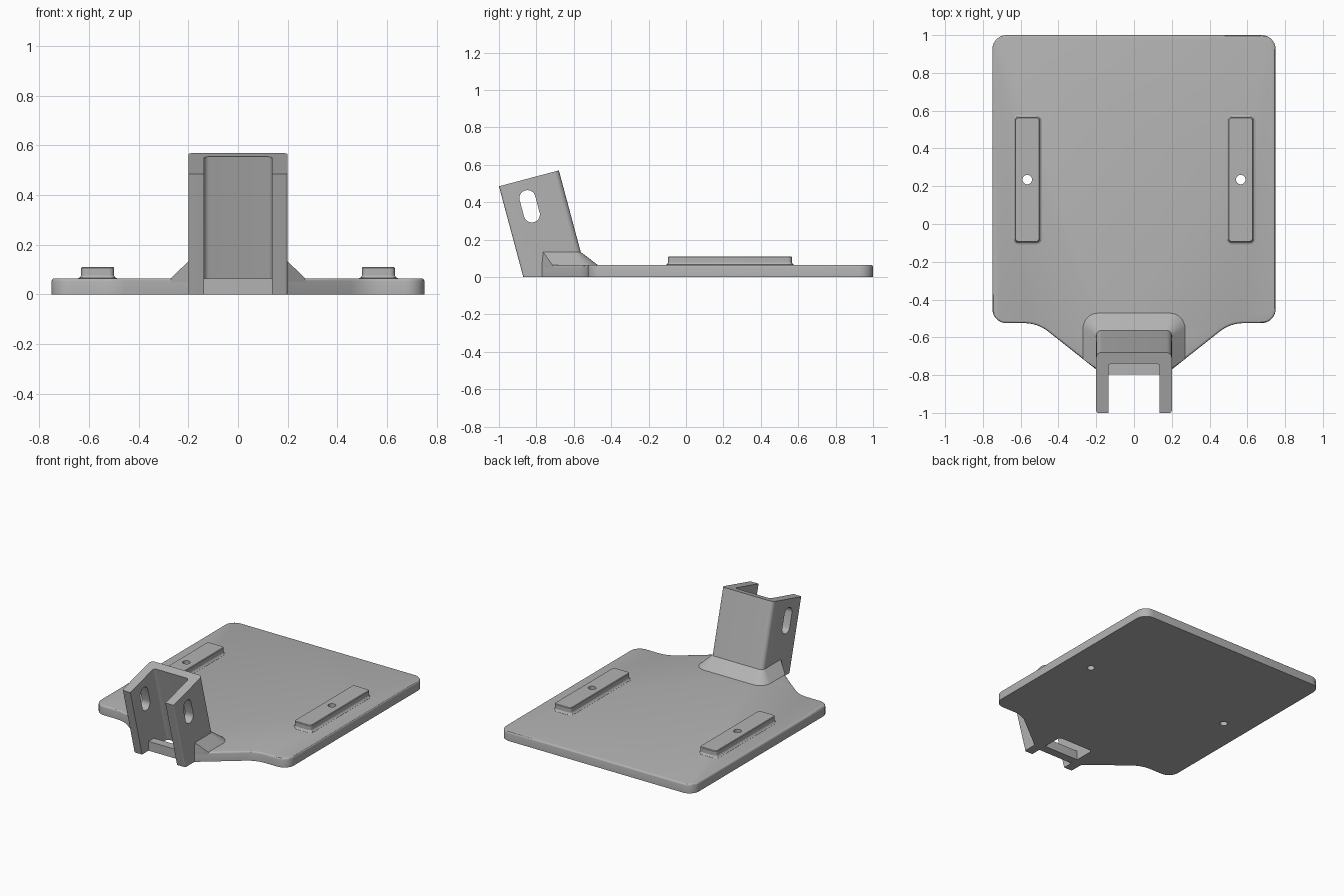
import bpy, bmesh, math
from mathutils import Vector

cube = bpy.data.objects.get("Cube")
if cube:
    bpy.data.objects.remove(cube, do_unlink=True)

grey = bpy.data.materials.new("plain_grey")
grey.use_nodes = True
colour = (0.45, 0.45, 0.45, 1)
grey.diffuse_color = colour
grey.node_tree.nodes["Principled BSDF"].inputs["Base Color"].default_value = colour

THICK = 0.065      # plate thickness
LEAN = 0.268       # forward lean of the bracket per unit of height


def rounded(corners, steps=8):
    """Round polygon corners (x, y, tangent length) with circular arcs."""
    out = []
    for i, (x, y, r) in enumerate(corners):
        p = Vector((x, y))
        if r == 0:
            out.append(p)
            continue
        a = (Vector(corners[i - 1][:2]) - p).normalized()
        b = (Vector(corners[(i + 1) % len(corners)][:2]) - p).normalized()
        w = math.sin(a.angle(b) / 2)
        for k in range(steps + 1):
            t = k / steps
            c0, c1, c2 = (1 - t) ** 2, 2 * t * (1 - t) * w, t * t
            out.append(((p + a * r) * c0 + p * c1 + (p + b * r) * c2) / (c0 + c1 + c2))
    return out


def mirrored(half):
    """Complete a right-hand half outline across x = 0."""
    return half + [(-x, y, r) for x, y, r in reversed(half)]


def box_outline(cx, cy, hx, hy, r):
    return rounded([(cx + sx * hx, cy + sy * hy, r)
                    for sx, sy in ((-1, -1), (1, -1), (1, 1), (-1, 1))])


def loft(name, rings, rim_bevel=0):
    """Skin a stack of equal rings of 3D points and cap both ends."""
    bm = bmesh.new()
    loops = [[bm.verts.new(p) for p in ring] for ring in rings]
    n = len(loops[0])
    for low, high in zip(loops, loops[1:]):
        for i in range(n):
            j = (i + 1) % n
            bm.faces.new((low[i], low[j], high[j], high[i]))
    bm.faces.new(loops[0][::-1])
    cap = bm.faces.new(loops[-1])
    bmesh.ops.recalc_face_normals(bm, faces=bm.faces)
    if rim_bevel:
        bmesh.ops.bevel(bm, geom=list(cap.edges), offset=rim_bevel, segments=3,
                        profile=0.5, affect='EDGES')
    mesh = bpy.data.meshes.new(name)
    bm.to_mesh(mesh)
    bm.free()
    mesh.materials.append(grey)
    ob = bpy.data.objects.new(name, mesh)
    bpy.context.collection.objects.link(ob)
    return ob


def flat(outline, z):
    return [(p.x, p.y, z) for p in outline]


def leaning(outline, height):
    """Slide an outline up the bracket's leaning axis; height depends on y."""
    return [(p.x, p.y - LEAN * height(p.y), height(p.y)) for p in outline]


def cut(ob, cutters):
    for c in cutters:
        mod = ob.modifiers.new("cut", 'BOOLEAN')
        mod.operation, mod.solver, mod.object = 'DIFFERENCE', 'EXACT', c


# Cutters: leaning channel, slot through the arms, screw holes
channel = loft("channel_cutter", [
    leaning(box_outline(0, -0.89, 0.136, 0.3, 0.02), lambda y, h=h: h) for h in (-0.2, 0.9)])

slot_ring = []
for k in range(32):
    a = 2 * math.pi * (k + 0.5) / 32
    s = 0.045 if math.sin(a) > 0 else -0.045
    u, v = 0.043 * math.cos(a), 0.043 * math.sin(a) + s
    tilt = math.atan(LEAN)
    slot_ring.append((-0.836 + u * math.cos(tilt) - v * math.sin(tilt),
                      0.378 + u * math.sin(tilt) + v * math.cos(tilt)))
slot = loft("slot_cutter", [[(x, y, z) for y, z in slot_ring] for x in (-0.4, 0.4)])

holes = []
for side, sx in (("left", 1), ("right", -1)):
    ring = [Vector((sx * 0.565 + 0.025 * math.cos(a), 0.235 + 0.025 * math.sin(a)))
            for a in (2 * math.pi * k / 24 for k in range(24))]
    holes.append(loft(side + "_hole_cutter", [flat(ring, -0.1), flat(ring, 0.3)]))
cutters = [channel, slot] + holes

# Base plate with tapered tongue
outline = rounded(mirrored([(0.2, -0.77, 0), (0.51, -0.525, 0.07),
                            (0.75, -0.525, 0.075), (0.75, 1, 0.075)]))
plate = loft("base_plate", [flat(outline, 0), flat(outline, THICK)], 0.012)
cut(plate, [channel] + holes)

# Raised pads with a flared foot
pads = []
for side, sx, hole in (("left", 1, holes[0]), ("right", -1, holes[1])):
    rings = []
    for z, grow in ((0.06, 0.012), (0.066, 0.012), (0.069, 0.005), (0.077, 0),
                    (0.107, 0), (0.111, -0.004)):
        rings.append(flat(box_outline(sx * 0.565, 0.235, 0.066 + grow, 0.331 + grow,
                                      0.02 + grow), z))
    pad = loft(side + "_pad", rings)
    cut(pad, [hole])
    pads.append(pad)

# Sloped skirt around the foot of the bracket
foot = rounded(mirrored([(0.2, -0.77, 0), (0.27, -0.715, 0), (0.27, -0.472, 0.08)]))
neck = rounded(mirrored([(0.198, -0.77, 0), (0.198, -0.765, 0), (0.198, -0.565, 0.03)]))
skirt = loft("bracket_skirt", [flat(foot, 0.05), flat(foot, THICK), flat(neck, 0.135)])
cut(skirt, [channel])

# Leaning channel bracket, square-cut at the top and flat at the bottom
body = rounded([(-0.2, -0.87, 0.012), (0.2, -0.87, 0.012),
                (0.2, -0.527, 0.03), (-0.2, -0.527, 0.03)])
bracket = loft("bracket", [leaning(body, lambda y: 0),
                           leaning(body, lambda y: (0.7506 + 0.2656 * y) / 1.0712)])
cut(bracket, [channel, slot])

# Cross bar between the arms
bar = box_outline(0, -0.768, 0.142, 0.03, 0.002)
cross_bar = loft("cross_bar", [flat(bar, 0), flat(bar, THICK - 0.008), flat(bar, THICK)])

# Apply the cuts, drop the cutters, smooth the rounded edges
parts = [plate, skirt, bracket, cross_bar] + pads
for ob in parts:
    bpy.ops.object.select_all(action='DESELECT')
    bpy.context.view_layer.objects.active = ob
    ob.select_set(True)
    for mod in list(ob.modifiers):
        bpy.ops.object.modifier_apply(modifier=mod.name)
    bpy.ops.object.shade_smooth_by_angle(angle=math.radians(30))
for c in cutters:
    bpy.data.objects.remove(c, do_unlink=True)
